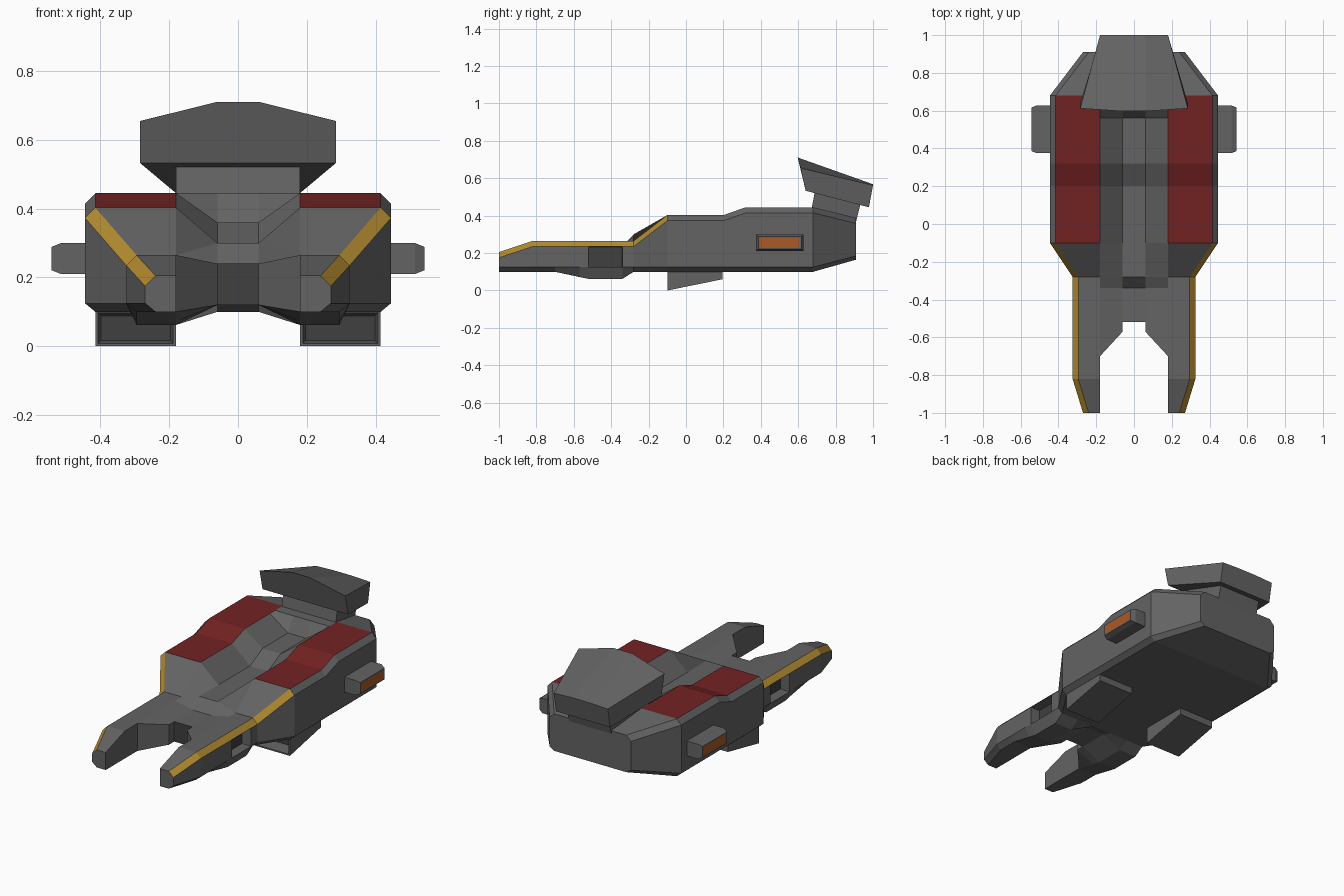
import bpy, bmesh

if "Cube" in bpy.data.objects:
    bpy.data.objects.remove(bpy.data.objects["Cube"])


def material(name, r, g, b):
    m = bpy.data.materials.new(name)
    m.diffuse_color = (r, g, b, 1)
    m.use_nodes = True
    m.node_tree.nodes["Principled BSDF"].inputs["Base Color"].default_value = m.diffuse_color
    return m


GREY = material("hull grey", 0.125, 0.125, 0.125)
DARK = material("dark grey", 0.05, 0.05, 0.05)
RED = material("dark red", 0.17, 0.016, 0.016)
YELLOW = material("yellow", 0.45, 0.26, 0.03)
ORANGE = material("orange", 0.40, 0.10, 0.02)
MATS = [GREY, DARK, RED, YELLOW, ORANGE]


def finish(bm, name, mirror=True):
    me = bpy.data.meshes.new(name)
    bm.to_mesh(me)
    bm.free()
    for m in MATS:
        me.materials.append(m)
    ob = bpy.data.objects.new(name, me)
    bpy.context.collection.objects.link(ob)
    if mirror:
        mod = ob.modifiers.new("mirror", 'MIRROR')
        mod.use_clip = True
        mod.merge_threshold = 0.0005
    return ob


def prism(bm, a, b):
    """Closed solid between two matching point loops; returns (cap a, cap b)."""
    va, vb = [bm.verts.new(p) for p in a], [bm.verts.new(p) for p in b]
    n = len(va)
    for i in range(n):
        bm.faces.new((va[i], va[(i + 1) % n], vb[(i + 1) % n], vb[i]))
    caps = bm.faces.new(va), bm.faces.new(vb)
    bmesh.ops.recalc_face_normals(bm, faces=bm.faces)
    return caps


# Hull: half cross-sections along y, mirrored
# y, outer x, top z, bottom z, lower side z, inner x, inner top z, inner bottom z
STATIONS = [
    (-1.00, .270, .205, .100, .125, .18, .205, .100),
    (-0.82, .325, .265, .100, .125, .18, .265, .100),
    (-0.70, .325, .265, .100, .125, .18, .265, .100),
    (-0.57, .325, .265, .072, .125, .06, .240, .120),
    (-0.52, .325, .265, .062, .125, .06, .240, .120),
    (-0.34, .325, .265, .062, .125, .06, .240, .120),
    (-0.28, .325, .265, .100, .125, .06, .300, .100),
    (-0.10, .445, .403, .100, .125, .06, .300, .100),
    (0.20, .445, .403, .100, .125, .06, .300, .100),
    (0.32, .445, .445, .100, .125, .06, .360, .100),
    (0.56, .445, .445, .100, .125, .06, .360, .100),
    (0.61, .445, .445, .100, .125, .06, .445, .100),
    (0.68, .445, .445, .100, .125, .06, .445, .100),
    (0.91, .270, .388, .165, .185, .06, .388, .165),
]
bm = bmesh.new()
rings = []
for y, xo, zt, zb, zs, xi, zi, zj in STATIONS:
    sec = [(0, zi), (xi, zi), (.18, zt), (xo - .03, zt), (xo, zt - .03),
           (xo, zs), (xo - .03, zb), (.18, zb), (xi, zj), (0, zj)]
    rings.append([bm.verts.new((x, y, z)) for x, z in sec])
windows = []
for k in range(len(rings) - 1):
    y = STATIONS[k][0]
    p, q = rings[k], rings[k + 1]
    prong = y < -0.53
    pairs = [(i, i + 1) for i in (range(1, 8) if prong else range(9))]
    if prong:
        pairs.append((8, 1))
    for i, j in pairs:
        f = bm.faces.new((p[i], p[j], q[j], q[i]))
        if i == 3 and y < -0.11:
            f.material_index = 3          # yellow chamfer
        elif i == 2 and -0.11 < y < 0.67:
            f.material_index = 2          # red deck
        elif i == 4 and abs(y + 0.52) < 0.01:
            windows.append(f)
bm.faces.new(rings[0][2:8])
bm.faces.new(rings[-1])
r = rings[4]
bm.faces.new((r[0], r[1], r[8], r[9])).material_index = 1
bmesh.ops.remove_doubles(bm, verts=bm.verts, dist=0.0005)
bmesh.ops.recalc_face_normals(bm, faces=bm.faces)
# Side recess on the prongs
bmesh.ops.inset_individual(bm, faces=windows, thickness=0.002, depth=-0.06)
for f in windows:
    f.material_index = 1
finish(bm, "hull")

# Wedge-shaped intakes under the hull
bm = bmesh.new()
front, _ = prism(bm,
                 [(.18, -.1, 0), (.415, -.1, 0), (.415, -.1, .105), (.18, -.1, .105)],
                 [(.18, .195, .06), (.415, .195, .06), (.415, .195, .105), (.18, .195, .105)])
bmesh.ops.inset_individual(bm, faces=[front], thickness=0.012)
bmesh.ops.inset_individual(bm, faces=[front], thickness=0.012, depth=-0.08)
front.material_index = 1
finish(bm, "intake")


# Side pods with glowing outer face
def pod_loop(x, g):
    return [(x, .375 + g, .21 + g), (x, .628 - g, .21 + g),
            (x, .628 - g, .30 - g), (x, .375 + g, .30 - g)]


bm = bmesh.new()
_, end = prism(bm, pod_loop(.43, 0), pod_loop(.515, 0))
bmesh.ops.inset_individual(bm, faces=[end], thickness=0.016, depth=0.028)
bmesh.ops.inset_individual(bm, faces=[end], thickness=0.01)
end.material_index = 4
finish(bm, "side_pod")

# Neck holding the rear wing
bm = bmesh.new()
prism(bm,
      [(-.18, .67, .43), (.18, .67, .43), (.18, .69, .535), (-.18, .69, .535)],
      [(-.14, .91, .37), (.14, .91, .37), (.14, .935, .47), (-.14, .935, .47)])
finish(bm, "wing_neck", False)

# Rear wing: wide front edge, narrow back edge
bm = bmesh.new()
prism(bm,
      [(-.285, .64, .533), (.285, .64, .533), (.285, .612, .655),
       (.06, .597, .711), (-.06, .597, .711), (-.285, .612, .655)],
      [(-.18, .978, .445), (.18, .978, .445), (.18, 1, .563),
       (.06, 1, .568), (-.06, 1, .568), (-.18, 1, .563)])
finish(bm, "rear_wing", False)
